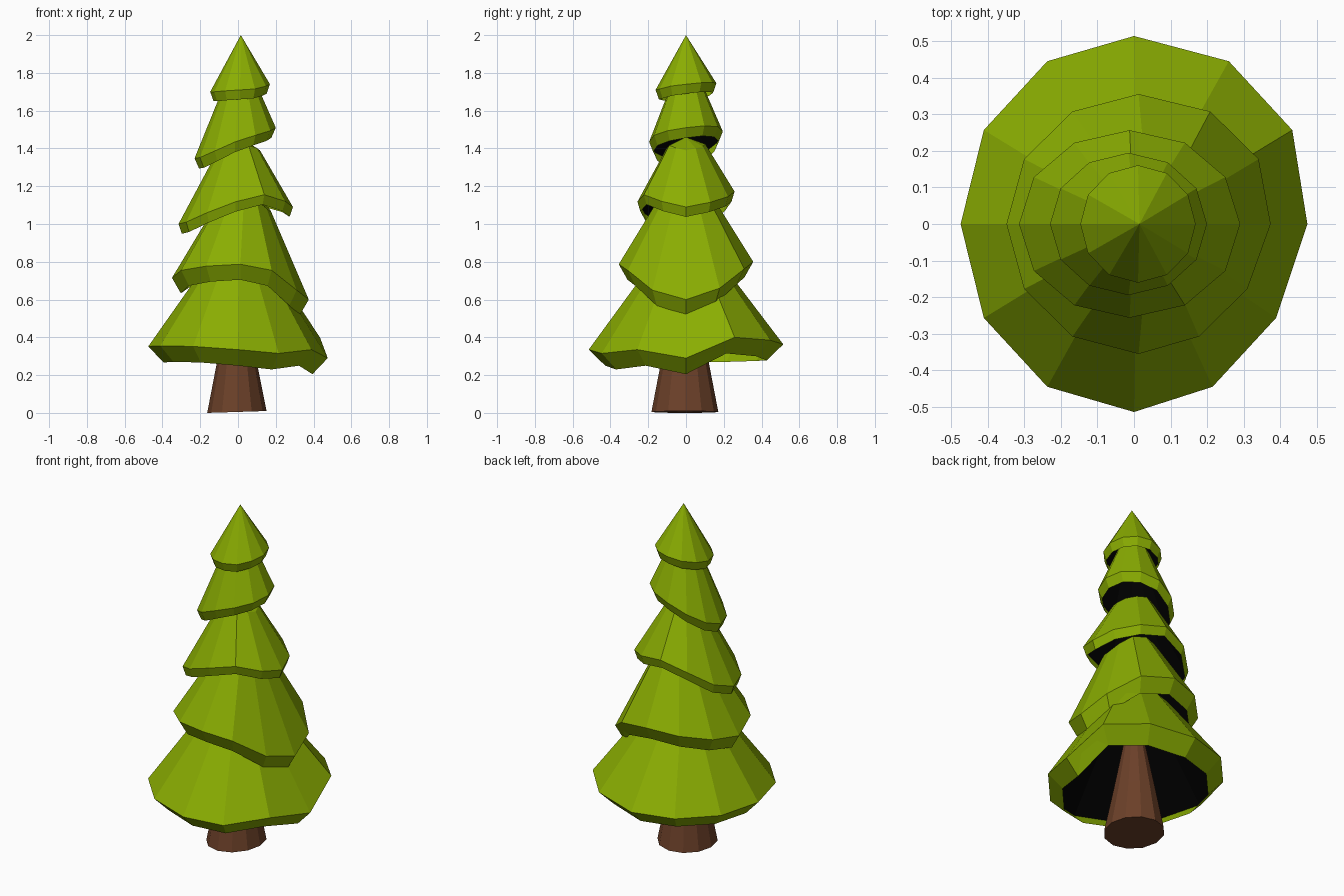
import bpy, bmesh, math

if "Cube" in bpy.data.objects:
    bpy.data.objects.remove(bpy.data.objects["Cube"])


def material(name, rgb):
    m = bpy.data.materials.new(name)
    m.diffuse_color = (*rgb, 1)
    m.use_nodes = True
    m.node_tree.nodes["Principled BSDF"].inputs["Base Color"].default_value = m.diffuse_color
    return m


GREEN = material("leaf green", (0.255, 0.42, 0.0005))
BLACK = material("hollow black", (0.0, 0.0, 0.0))
BROWN = material("bark brown", (0.15, 0.052, 0.022))


def finish(bm, name, mats):
    bmesh.ops.recalc_face_normals(bm, faces=bm.faces)
    me = bpy.data.meshes.new(name)
    bm.to_mesh(me)
    bm.free()
    for m in mats:
        me.materials.append(m)
    bpy.context.collection.objects.link(bpy.data.objects.new(name, me))


def bridge(bm, a, b, mat):
    n = len(a)
    for i in range(n):
        j = (i + 1) % n
        bm.faces.new((a[i], a[j], b[j], b[i])).material_index = mat


def fan(bm, ring, tip, mat):
    for i in range(len(ring)):
        bm.faces.new((ring[i], ring[(i + 1) % len(ring)], tip)).material_index = mat


# One hollow skirt of branches: cone with a blunt top, turned-in rim, dark inside
def tier(name, cx, rx, ry, apex, blunt, tuck, drop, heights, shear=0.0):
    bm = bmesh.new()
    ax, az = apex
    part, tip_z = blunt

    def ring(scale, dz):
        out = []
        for i, z in enumerate(heights):
            t = 2 * math.pi * i / len(heights)
            c, y = math.cos(t), ry * scale * math.sin(t)
            x = cx + rx * scale * c + shear * y * max(c, 0)
            out.append(bm.verts.new((x, y, z + dz)))
        return out

    def cone(base, sink, mat):
        if part:
            top = [bm.verts.new((v.co.x + (ax - v.co.x) * part, v.co.y * (1 - part),
                                 v.co.z + (az - sink - v.co.z) * part)) for v in base]
            bridge(bm, base, top, mat)
            base = top
        fan(bm, base, bm.verts.new((ax, 0, tip_z - sink)), mat)

    outer, lower, inner = ring(1, 0), ring(tuck, -drop), ring(0.97, -0.008)
    cone(outer, 0, 0)
    bridge(bm, outer, lower, 0)
    bridge(bm, lower, inner, 0)
    cone(inner, 0.03, 1)
    finish(bm, name, (GREEN, BLACK))


# Rim heights run counter-clockwise from +x in 30 degree steps
tier("branches_top", 0.011, 0.158, 0.161, (0.015, 2.0), (0, 2.0), 0.89, 0.05,
     [1.74, 1.748, 1.75, 1.745, 1.73, 1.715, 1.70, 1.70, 1.705, 1.71, 1.715, 1.73])
tier("branches_upper", -0.015, 0.215, 0.195, (0.01, 1.94), (0.57, 1.79), 0.89, 0.054,
     [1.51, 1.52, 1.515, 1.49, 1.438, 1.383, 1.348, 1.352, 1.387, 1.435, 1.47, 1.494])
tier("branches_middle", -0.012, 0.303, 0.257, (0.0, 1.59), (0.6, 1.46), 0.94, 0.052,
     [1.09, 1.115, 1.145, 1.172, 1.125, 1.045, 1.0, 1.01, 1.06, 1.118, 1.155, 1.12])
tier("branches_lower", 0.0125, 0.362, 0.356, (0.045, 1.37), (0.6, 1.19), 0.87, 0.082,
     [0.60, 0.66, 0.762, 0.80, 0.78, 0.745, 0.715, 0.755, 0.777, 0.787, 0.755, 0.65],
     0.1)
tier("branches_bottom", 0.0, 0.475, 0.515, (0.01, 1.04), (0.6, 0.88), 0.83, 0.085,
     [0.29, 0.40, 0.385, 0.363, 0.36, 0.355, 0.352, 0.355, 0.352, 0.335, 0.315, 0.335],
     0.1)

# Tapered trunk running up inside the branches
SIDES = 12
bm = bmesh.new()
rings = []
for z, rx, ry in ((0, 0.157, 0.177), (0.26, 0.107, 0.128), (0.75, 0.02, 0.022)):
    ring = []
    for i in range(SIDES):
        t = 2 * math.pi * i / SIDES
        lift = 0.005 + 0.005 * math.cos(t) if z == 0 else 0
        ring.append(bm.verts.new((-0.006 + rx * math.cos(t),
                                  -0.006 + ry * math.sin(t), z + lift)))
    rings.append(ring)
bridge(bm, rings[0], rings[1], 0)
bridge(bm, rings[1], rings[2], 0)
bm.faces.new(rings[0])
bm.faces.new(rings[2])
finish(bm, "trunk", (BROWN,))
